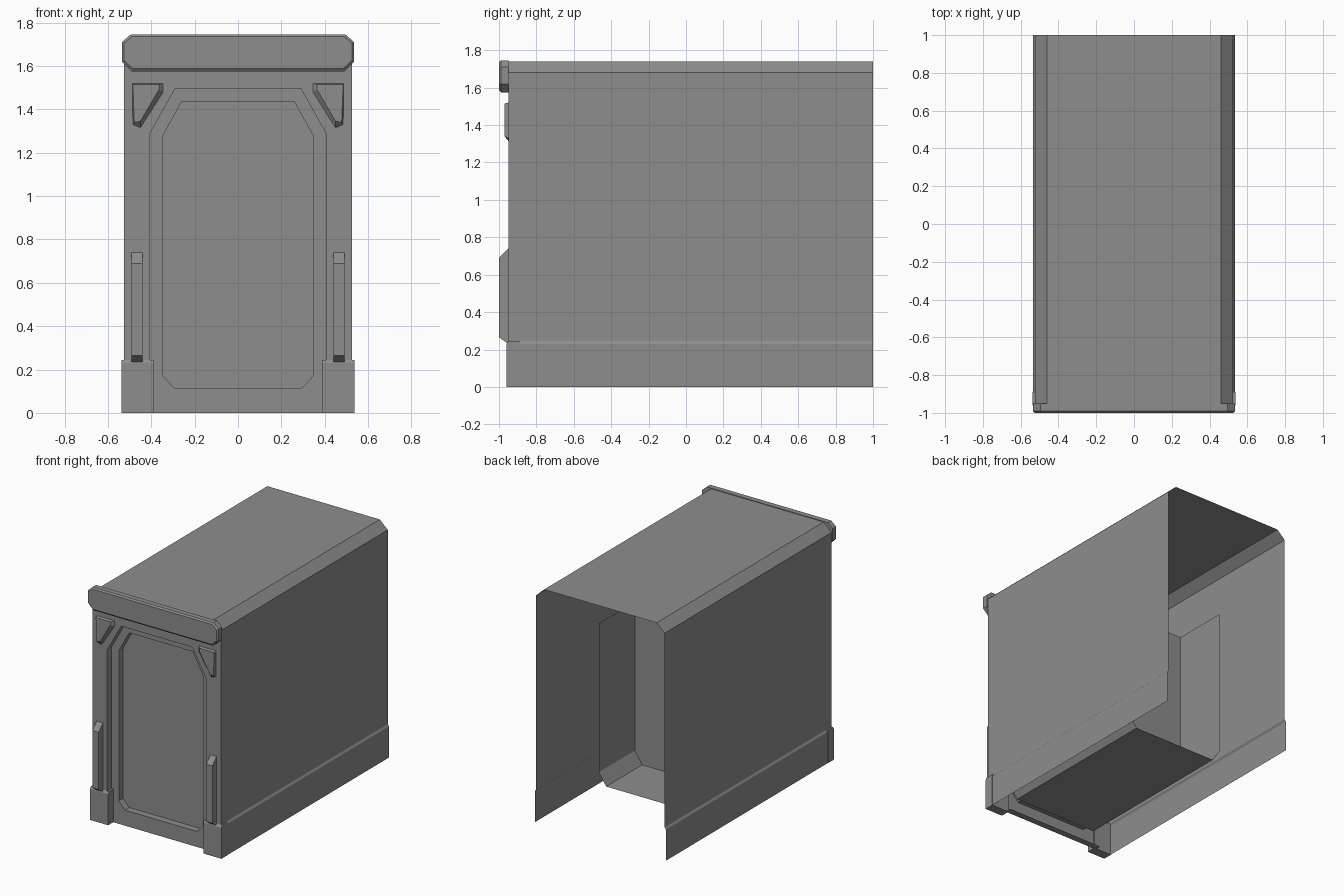
import bpy
import bmesh

cube = bpy.data.objects.get("Cube")
if cube:
    bpy.data.objects.remove(cube, do_unlink=True)

grey = bpy.data.materials.new("plain grey")
grey.use_nodes = True
COLOUR = (0.27, 0.27, 0.27, 1)
grey.diffuse_color = COLOUR
grey.node_tree.nodes["Principled BSDF"].inputs["Base Color"].default_value = COLOUR


def loft(name, loops, closed=True, cap_first=False, cap_last=False):
    """Skin a row of matching (x, y, z) loops."""
    bm = bmesh.new()
    rows = [[bm.verts.new(p) for p in loop] for loop in loops]
    n = len(rows[0])
    for a, b in zip(rows, rows[1:]):
        for i in range(n if closed else n - 1):
            j = (i + 1) % n
            bm.faces.new((a[i], a[j], b[j], b[i]))
    if cap_first:
        bm.faces.new(rows[0])
    if cap_last:
        bm.faces.new(rows[-1])
    bmesh.ops.recalc_face_normals(bm, faces=bm.faces)
    mesh = bpy.data.meshes.new(name)
    bm.to_mesh(mesh)
    bm.free()
    mesh.materials.append(grey)
    obj = bpy.data.objects.new(name, mesh)
    bpy.context.collection.objects.link(obj)
    return obj


def at_y(points, y):
    return [(x, y, z) for x, z in points]


def at_x(points, x):
    return [(x, y, z) for y, z in points]


def both(half):
    """Mirror a right-hand outline across x = 0."""
    return half + [(-x, z) for x, z in reversed(half)]


FRONT, RING, PANEL, BACK = -0.95, -0.9, -0.85, 1.0

# Outer shell: open at the back and underneath
shell = both([(0.535, 0), (0.535, 0.23), (0.525, 0.245), (0.525, 1.68), (0.46, 1.74)])
loft("outer_shell", [at_y(shell, FRONT), at_y(shell, BACK)], closed=False)

# Front frame around the door opening
opening = both([(0.405, 0), (0.405, 0.17), (0.405, 1.29), (0.29, 1.495)])
loft("front_frame", [at_y(shell + opening[::-1], FRONT)], cap_last=True)
loft("frame_step", [at_y(opening, FRONT), at_y(opening, RING)], closed=False)

# Door surround and the recessed door panel
door = both([(0.295, 0.115), (0.345, 0.17), (0.345, 1.28), (0.26, 1.435)])
loft("door_panel", [at_y(opening, RING), at_y(door, RING), at_y(door, PANEL)],
     cap_last=True)
sill = [(-0.405, 0), (0.405, 0)]
loft("door_sill", [at_y(sill, RING), at_y(sill, PANEL)], closed=False)

# Open-topped trough inside, with a cross wall
trough = both([(0.405, 1.29), (0.405, 0.19), (0.345, 0.1)])
loft("inner_trough", [at_y(trough, PANEL), at_y(trough, 0.44)], closed=False)
loft("inner_partition", [at_y(trough, 0.02)], cap_last=True)

# Lintel with bevelled front rim
lintel = both([(0.49, 1.575), (0.535, 1.62), (0.535, 1.71), (0.495, 1.745)])
face = both([(0.485, 1.587), (0.525, 1.625), (0.525, 1.705), (0.49, 1.735)])
loft("lintel", [at_y(lintel, FRONT), at_y(lintel, -0.99), at_y(face, -1)],
     cap_first=True, cap_last=True)

for side, s in (("left", 1), ("right", -1)):
    # Foot block with a sloped top edge
    foot = [(-0.96, 0), (-0.96, 0.23), (FRONT, 0.245), (-0.89, 0.245), (-0.89, 0)]
    loft(side + "_foot", [at_x(foot, s * 0.39), at_x(foot, s * 0.537)],
         cap_first=True, cap_last=True)

    # Upright bumper bar
    bar = [(FRONT, 0.23), (-1, 0.265), (-1, 0.69), (FRONT, 0.74)]
    loft(side + "_bumper_bar", [at_x(bar, s * 0.44), at_x(bar, s * 0.49)],
         cap_first=True, cap_last=True)

    # Corner bracket with bevelled inner edge
    base = [(0.487, 1.52), (0.345, 1.52), (0.345, 1.48), (0.45, 1.315), (0.485, 1.33)]
    top = [(0.485, 1.515), (0.365, 1.515), (0.365, 1.49), (0.45, 1.345), (0.478, 1.34)]
    loft(side + "_corner_bracket",
         [at_y([(s * x, z) for x, z in base], FRONT),
          at_y([(s * x, z) for x, z in top], -0.97)], cap_last=True)
